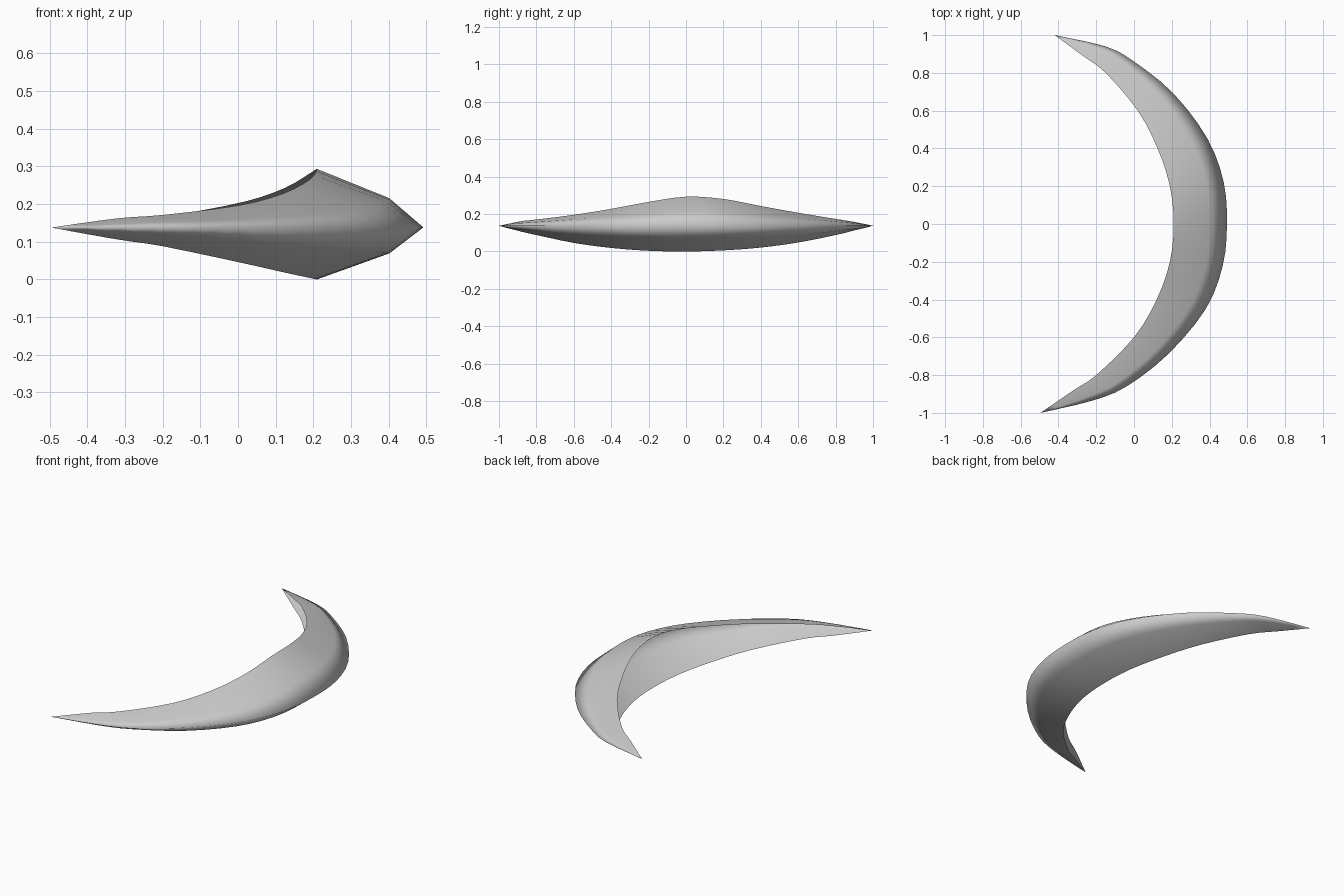
import bpy
import bmesh
from mathutils import Vector

cube = bpy.data.objects.get("Cube")
if cube:
    bpy.data.objects.remove(cube, do_unlink=True)

RIDGE_Z = 0.138
STEPS = 3

# Stations from the front tip to the back tip:
# inner rim x, y / outer ridge x, y / top rim z / bottom rim z
STATIONS = [
    (-0.495, -1.0, -0.495, -1.0, 0.138, 0.137),
    (-0.32, -0.88, -0.22, -0.935, 0.162, 0.106),
    (-0.2, -0.8, -0.04, -0.86, 0.171, 0.088),
    (0.0, -0.6, 0.18, -0.69, 0.196, 0.046),
    (0.12, -0.4, 0.38, -0.45, 0.228, 0.019),
    (0.19, -0.2, 0.47, -0.22, 0.265, 0.004),
    (0.21, 0.0, 0.492, 0.0, 0.293, 0.0),
    (0.19, 0.2, 0.475, 0.22, 0.281, 0.006),
    (0.125, 0.4, 0.39, 0.45, 0.243, 0.021),
    (0.02, 0.6, 0.21, 0.69, 0.207, 0.048),
    (-0.15, 0.8, 0.0, 0.86, 0.174, 0.088),
    (-0.27, 0.89, -0.15, 0.94, 0.16, 0.11),
    (-0.42, 1.0, -0.42, 1.0, 0.138, 0.137),
]


def smooth_path(points, steps):
    """Catmull-Rom interpolation through the stations."""
    pts = [Vector(p) for p in points]
    pts = [2 * pts[0] - pts[1]] + pts + [2 * pts[-1] - pts[-2]]
    result = []
    for a, b, c, d in zip(pts, pts[1:], pts[2:], pts[3:]):
        for i in range(steps):
            t = i / steps
            result.append(0.5 * (2 * b + (c - a) * t
                                 + (2 * a - 5 * b + 4 * c - d) * t ** 2
                                 + (3 * b - a - 3 * c + d) * t ** 3))
    return result + [pts[-2]]


def section(station):
    """Five-point open section: top rim, shoulder, ridge, shoulder, bottom rim."""
    ix, iy, ox, oy, top, bottom = station
    inner, outer = Vector((ix, iy, 0)), Vector((ox, oy, 0))
    for out, rim, drop in ((0, top, 0), (0.68, top, 0.5), (1, top, 1),
                           (0.68, bottom, 0.5), (0, bottom, 0)):
        point = inner.lerp(outer, out)
        point.z = rim + (RIDGE_Z - rim) * drop
        yield point


# Crescent shell, open along its inner side
bm = bmesh.new()
rings = [[bm.verts.new(p) for p in section(s)]
         for s in smooth_path(STATIONS, STEPS)]
for ring, following in zip(rings, rings[1:]):
    for k in range(len(ring) - 1):
        bm.faces.new((ring[k], ring[k + 1], following[k + 1], following[k]))
bmesh.ops.remove_doubles(bm, verts=bm.verts, dist=0.0015)
for face in bm.faces:
    face.smooth = True

# Keep the outside of the shell facing outwards
bm.normal_update()
if sum(f.normal.x * f.calc_area() for f in bm.faces) < 0:
    bmesh.ops.reverse_faces(bm, faces=bm.faces)

mesh = bpy.data.meshes.new("crescent_shell")
bm.to_mesh(mesh)
bm.free()

# Plain grey surface
grey = bpy.data.materials.new("light_grey")
grey.use_nodes = True
colour = (0.6, 0.6, 0.6, 1)
grey.diffuse_color = colour
grey.node_tree.nodes["Principled BSDF"].inputs["Base Color"].default_value = colour
mesh.materials.append(grey)

shell = bpy.data.objects.new("crescent_shell", mesh)
bpy.context.collection.objects.link(shell)
